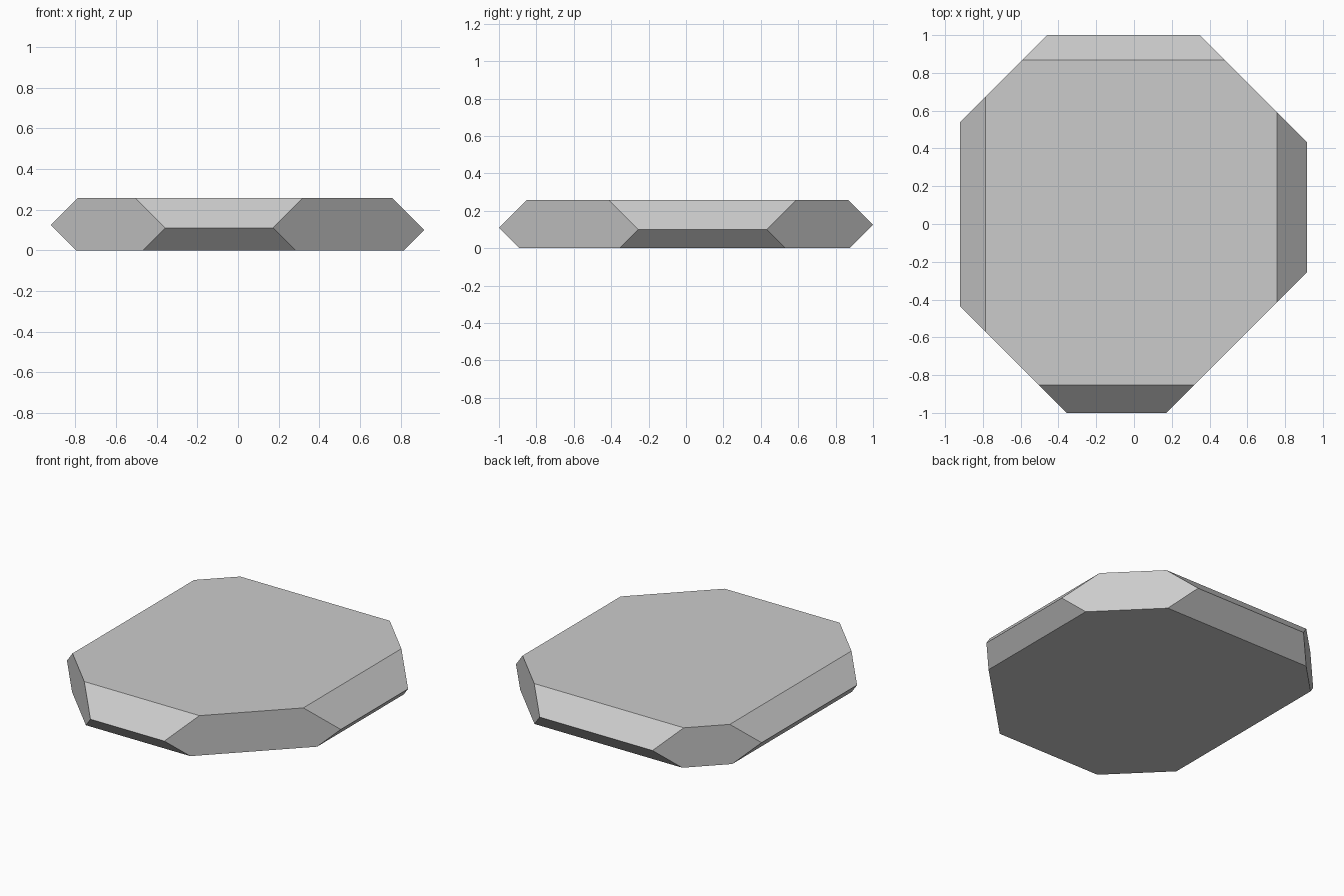
import bpy
import bmesh
from mathutils import Vector

if "Cube" in bpy.data.objects:
    bpy.data.objects.remove(bpy.data.objects["Cube"])

HEIGHT = 0.258

# Facet planes: outward direction and limit (direction . point <= limit)
FACETS = [
    # vertical corner cuts
    ((1, 1, 0), 1.348), ((1, -1, 0), 1.172),
    ((-1, -1, 0), 1.357), ((-1, 1, 0), 1.46),
    # upper bevels
    ((1, 0, 1), 1.016), ((-1, 0, 1), 1.044),
    ((0, 1, 1), 1.126), ((0, -1, 1), 1.11),
    # lower bevels
    ((1, 0, -1), 0.816), ((-1, 0, -1), 0.796),
    ((0, 1, -1), 0.874), ((0, -1, -1), 0.89),
]


def cut(bm, normal, limit):
    """Slice off everything beyond the plane and cap the opening."""
    n = Vector(normal)
    res = bmesh.ops.bisect_plane(
        bm, geom=bm.verts[:] + bm.edges[:] + bm.faces[:], dist=1e-6,
        plane_co=n * limit / n.length_squared, plane_no=n.normalized(),
        clear_outer=True)
    edges = [g for g in res["geom_cut"] if isinstance(g, bmesh.types.BMEdge)]
    bmesh.ops.contextual_create(bm, geom=edges)


# Rough slab, cut down to the faceted crystal plate
bm = bmesh.new()
bmesh.ops.create_cube(bm, size=1)
for v in bm.verts:
    v.co = Vector((v.co.x * 4, v.co.y * 4, (v.co.z + 0.5) * HEIGHT))
for normal, limit in FACETS:
    cut(bm, normal, limit)
bmesh.ops.recalc_face_normals(bm, faces=bm.faces[:])

mesh = bpy.data.meshes.new("faceted_plate")
bm.to_mesh(mesh)
bm.free()
plate = bpy.data.objects.new("faceted_plate", mesh)
bpy.context.collection.objects.link(plate)
